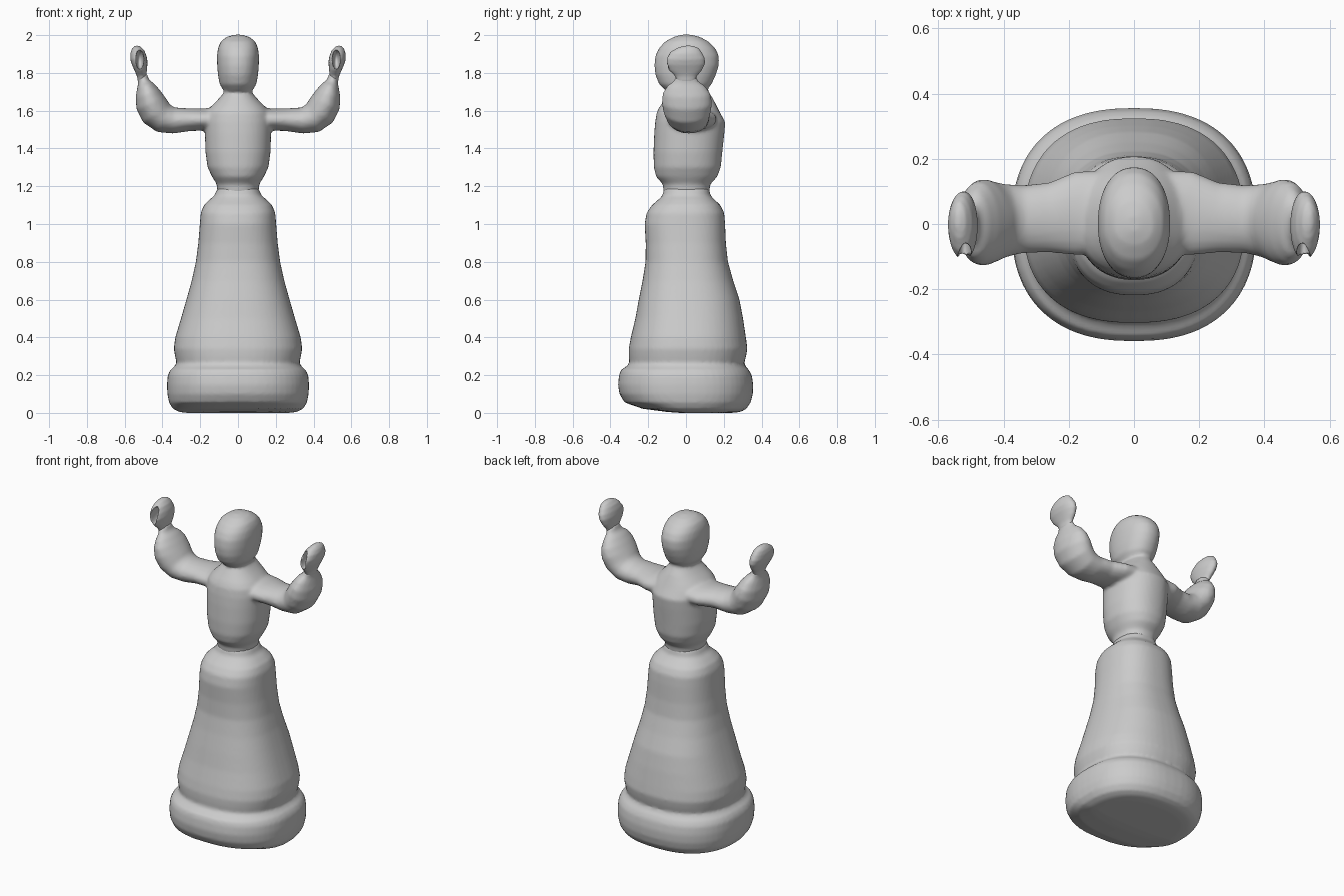
import bpy, bmesh, math
from mathutils import Vector

grey = bpy.data.materials.new("plain grey")
grey.diffuse_color = (0.6, 0.6, 0.6, 1)
SEG = 56


def spow(v, e):
    return math.copysign(abs(v) ** e, v)


def loft(bm, rings):
    """Skin superellipse rings: (centre, side axis, front reach, back reach, exponent)."""
    loops = []
    for c, ax, front, back, n in rings:
        loop = []
        for i in range(SEG):
            a = 2 * math.pi * i / SEG
            s = spow(math.sin(a), 2 / n)
            depth = s * (back if s > 0 else front)
            loop.append(bm.verts.new(c + ax * spow(math.cos(a), 2 / n) + Vector((0, depth, 0))))
        loops.append(loop)
    for a, b in zip(loops, loops[1:]):
        for i in range(SEG):
            j = (i + 1) % SEG
            bm.faces.new((a[i], a[j], b[j], b[i]))
    bm.faces.new(loops[0][::-1])
    bm.faces.new(loops[-1])


def column(bm, rows, n):
    """Vertical loft from rows of (z, half width, front y, back y)."""
    loft(bm, [(Vector((0, (f + b) / 2 if f > 0 else 0.0, z)), Vector((w, 0, 0)), -f, b, n)
              for z, w, f, b in rows])


def limb(bm, pts, side):
    """Tube bending in the xz plane from (x, z, thickness, depth, y)."""
    rings = []
    for i, (x, z, r, d, y) in enumerate(pts):
        p, q = pts[max(i - 1, 0)], pts[min(i + 1, len(pts) - 1)]
        t = Vector((q[0] - p[0], 0, q[1] - p[1])).normalized()
        rings.append((Vector((side * x, y, z)), Vector((side * t.z, 0, -t.x)) * r, d, d, 2))
    loft(bm, rings)


def finish(name, bm, voxel, smooth):
    bmesh.ops.recalc_face_normals(bm, faces=bm.faces)
    me = bpy.data.meshes.new(name)
    bm.to_mesh(me)
    bm.free()
    me.materials.append(grey)
    me.polygons.foreach_set("use_smooth", [True] * len(me.polygons))
    ob = bpy.data.objects.new(name, me)
    bpy.context.collection.objects.link(ob)
    if voxel:
        m = ob.modifiers.new("fuse", 'REMESH')
        m.mode, m.voxel_size, m.use_smooth_shade = 'VOXEL', voxel, True
        s = ob.modifiers.new("soften", 'SMOOTH')
        s.factor, s.iterations = 0.5, smooth
    return ob


# Gown: plinth-like hem, band and tapering skirt up to the waist
bm = bmesh.new()
column(bm, [
    (0.0, .27, -.03, .24), (.005, .31, -.10, .29), (.022, .345, -.23, .32),
    (.055, .365, -.325, .342), (.10, .374, -.352, .354), (.15, .376, -.36, .356),
    (.20, .372, -.354, .348), (.228, .358, -.345, .333), (.242, .34, -.32, .318),
    (.262, .325, -.30, .308), (.30, .333, -.303, .318), (.34, .34, -.303, .325),
    (.40, .332, -.292, .317), (.50, .302, -.268, .302), (.60, .273, -.250, .283),
    (.70, .245, -.230, .250), (.80, .223, -.214, .222), (.90, .210, -.213, .211),
    (1.0, .202, -.219, .207), (1.06, .197, -.208, .202), (1.10, .180, -.180, .182),
    (1.13, .150, -.145, .150), (1.15, .125, -.125, .130), (1.19, .108, -.115, .122)], 2.4)
finish("gown", bm, 0.011, 3)

# Upper body: torso, head and raised arms fused together
bm = bmesh.new()
column(bm, [
    (1.14, .10, -.11, .115), (1.18, .110, -.12, .125), (1.21, .112, -.122, .128),
    (1.25, .137, -.158, .165), (1.30, .161, -.17, .184), (1.38, .172, -.172, .192),
    (1.48, .175, -.168, .203), (1.54, .176, -.163, .208), (1.59, .168, -.155, .18),
    (1.62, .145, -.14, .165), (1.66, .105, -.112, .145), (1.70, .070, -.085, .12),
    (1.74, .065, -.08, .11)], 2.2)
column(bm, [
    (1.69, .055, -.07, .08), (1.705, .075, -.105, .105), (1.74, .097, -.142, .135),
    (1.79, .106, -.162, .158), (1.84, .110, -.167, .174), (1.89, .111, -.162, .174),
    (1.93, .106, -.143, .155), (1.965, .092, -.112, .12), (1.99, .062, -.066, .075),
    (2.002, .02, -.025, .03)], 2.2)
for side in (1, -1):
    limb(bm, [
        (.07, 1.555, .07, .13, .035), (.18, 1.553, .058, .128, .033),
        (.26, 1.552, .060, .107, .02), (.34, 1.548, .069, .104, .015),
        (.395, 1.56, .080, .112, .01), (.435, 1.592, .086, .124, .006),
        (.462, 1.64, .082, .133, .005), (.478, 1.69, .067, .126, .003),
        (.49, 1.73, .047, .10, 0), (.50, 1.755, .030, .065, 0),
        (.507, 1.79, .026, .05, 0)], side)
finish("upper_body", bm, 0.011, 3)

# Cupped hands, hollowed at the front between thumb and fingers
for side, tag in ((1, "left"), (-1, "right")):
    bm = bmesh.new()
    limb(bm, [
        (.507, 1.75, .022, .045, 0), (.510, 1.785, .025, .06, 0),
        (.514, 1.815, .033, .088, -.003), (.520, 1.85, .042, .106, -.005),
        (.527, 1.88, .044, .103, -.004), (.533, 1.91, .038, .083, 0),
        (.539, 1.932, .025, .055, .01), (.543, 1.943, .008, .02, .012)], side)
    hand = finish(tag + "_hand", bm, 0.007, 2)

    bm = bmesh.new()
    bmesh.ops.create_uvsphere(bm, u_segments=24, v_segments=16, radius=1)
    bmesh.ops.scale(bm, vec=(.021, .085, .052), verts=bm.verts)
    bmesh.ops.translate(bm, vec=(side * .520, -.085, 1.872), verts=bm.verts)
    cutter = finish(tag + "_hand_cutter", bm, 0, 0)
    cutter.hide_render = True
    cutter.hide_set(True)
    cut = hand.modifiers.new("hollow", 'BOOLEAN')
    cut.operation, cut.solver, cut.object = 'DIFFERENCE', 'EXACT', cutter
